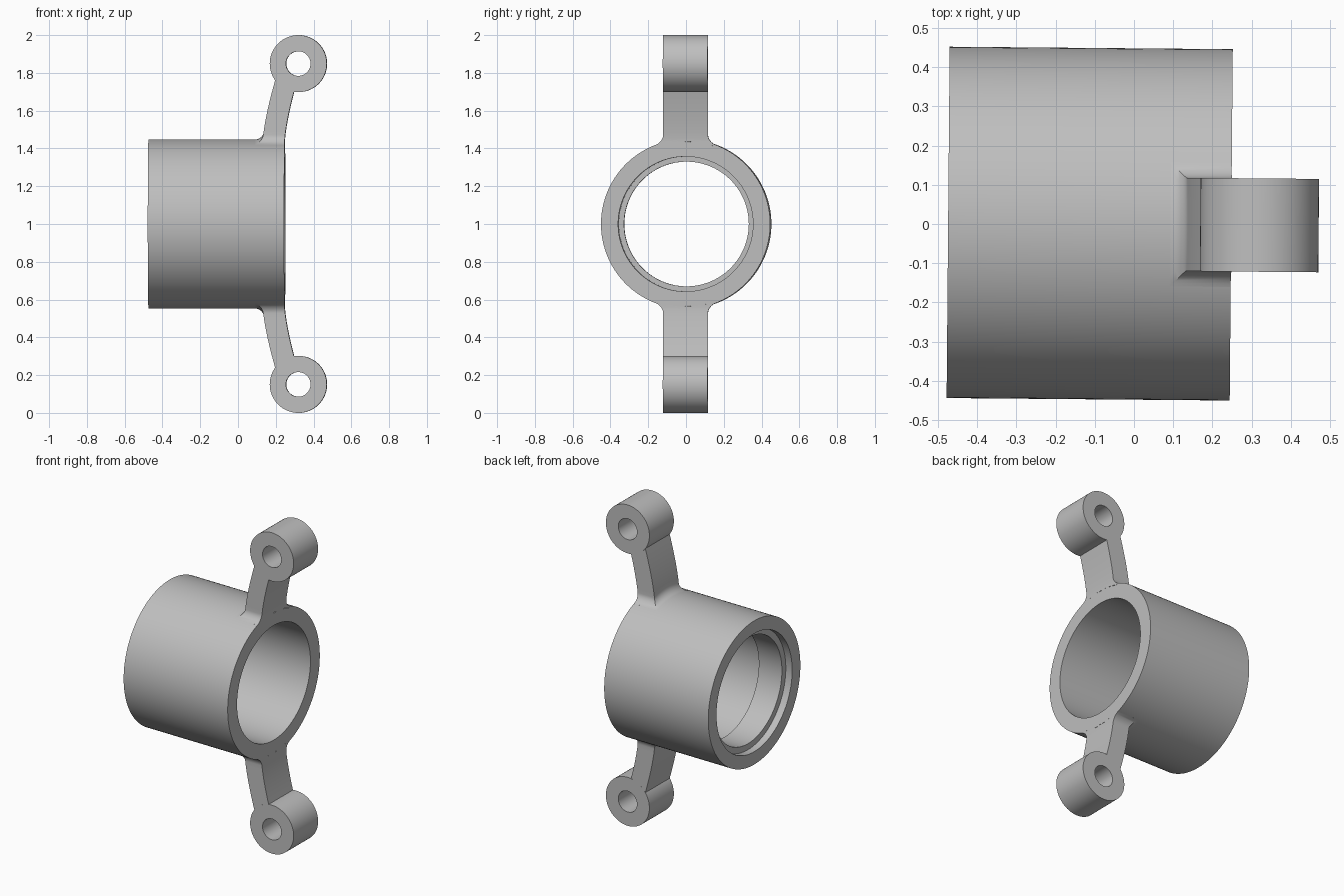
import bpy, bmesh
from math import sin, cos, pi, sqrt, radians
from mathutils import Matrix

if "Cube" in bpy.data.objects:
    bpy.data.objects.remove(bpy.data.objects["Cube"])

MID = 1.0           # height of the bore axis
OUTER = 0.448       # sleeve radius
FACE = 0.248        # flush end of the sleeve
HALF = 0.119        # half width of the arms
FILLET = 0.04
TURN = Matrix.Rotation(radians(-0.5), 4, "Z")

grey = bpy.data.materials.new("plain grey")
grey.use_nodes = True
colour = (0.52, 0.52, 0.52, 1)
grey.diffuse_color = colour
grey.node_tree.nodes["Principled BSDF"].inputs["Base Color"].default_value = colour


def finish(bm, name):
    bmesh.ops.recalc_face_normals(bm, faces=bm.faces)
    bm.transform(TURN)
    mesh = bpy.data.meshes.new(name)
    bm.to_mesh(mesh)
    bm.free()
    mesh.materials.append(grey)
    obj = bpy.data.objects.new(name, mesh)
    bpy.context.collection.objects.link(obj)
    bpy.ops.object.select_all(action="DESELECT")
    obj.select_set(True)
    bpy.context.view_layer.objects.active = obj
    bpy.ops.object.shade_smooth_by_angle(angle=radians(30))


def loft(bm, rings, closed=False):
    """Skin a list of point loops, joining last to first when closed."""
    loops = [[bm.verts.new(p) for p in ring] for ring in rings]
    pairs = list(zip(loops, loops[1:]))
    if closed:
        pairs.append((loops[-1], loops[0]))
    n = len(loops[0])
    for a, b in pairs:
        for i in range(n):
            j = (i + 1) % n
            bm.faces.new((a[i], a[j], b[j], b[i]))
    if not closed:
        bm.faces.new(loops[0])
        bm.faces.new(loops[-1])


def hollow_ring(name, profile, place, steps):
    """Revolve a closed (radius, along) profile."""
    bm = bmesh.new()
    angles = [2 * pi * i / steps for i in range(steps)]
    loft(bm, [[place(r * cos(a), r * sin(a), t) for a in angles]
              for r, t in profile], closed=True)
    finish(bm, name)


def arm(name, side):
    """Curved arm with a flared root that follows the sleeve surface."""
    bm = bmesh.new()
    heights = [-0.01] + [FILLET * (1 - cos(pi / 2 * i / 8)) for i in range(9)]
    heights += [FILLET + (0.332 - FILLET) * i / 12 for i in range(1, 13)]
    columns = [i / 6 - 1 for i in range(13)]
    rings = []
    for d in heights:
        gap = FILLET - min(max(d, 0), FILLET)
        flare = FILLET - sqrt(FILLET ** 2 - gap ** 2)
        back, front = [], []
        for t in columns:
            y = t * (HALF - 0.0005 + flare)
            z = sqrt(OUTER ** 2 - y * y) + d
            x = FACE + 0.049 * (max(z - 0.44, 0) / 0.26) ** 1.4
            front.append((x, y, MID + side * z))
            back.append((x - 0.116 - flare, y, MID + side * z))
        rings.append(front + back[::-1])
    loft(bm, rings)
    finish(bm, name)


# Sleeve with a recess at one end, an inner lip and a wider bore
hollow_ring("sleeve",
            [(OUTER, -0.474), (OUTER, FACE), (0.357, FACE), (0.357, -0.27),
             (0.33, -0.27), (0.33, -0.43), (0.368, -0.43), (0.368, -0.474)],
            lambda u, v, t: (t, u, MID + v), 128)

# Mirrored arms, each ending in a drilled eye
for label, side in (("upper", 1), ("lower", -1)):
    arm(label + "_arm", side)
    hollow_ring(label + "_eye",
                [(0.151, -HALF), (0.151, HALF), (0.065, HALF), (0.065, -HALF)],
                lambda u, v, t: (0.32 + u, t, MID + side * 0.849 + v), 64)
